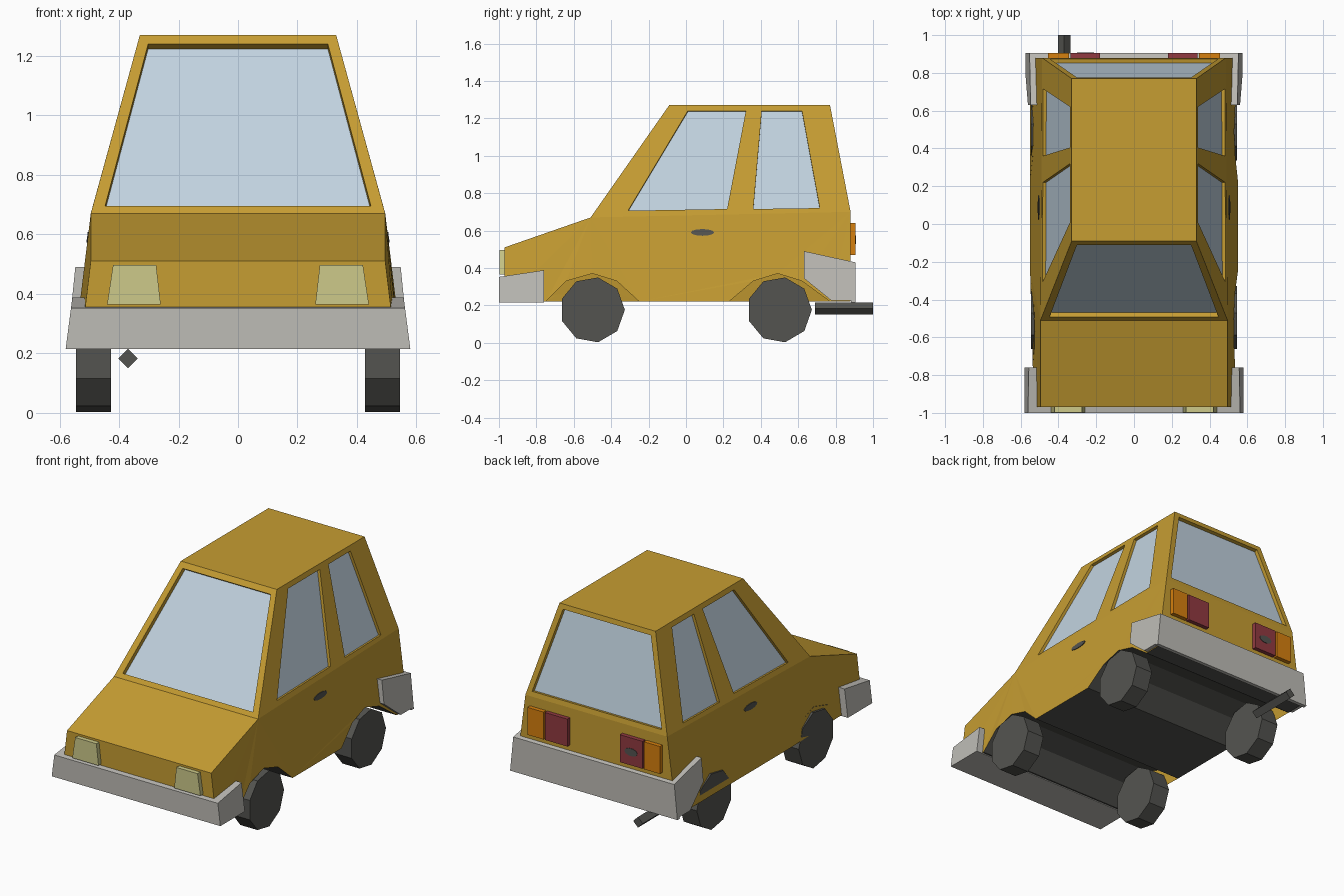
import bpy, bmesh, math
from mathutils import Vector

if "Cube" in bpy.data.objects:
    bpy.data.objects.remove(bpy.data.objects["Cube"])


def material(name, rgb):
    m = bpy.data.materials.new(name)
    lin = [((c / 255 + 0.055) / 1.055) ** 2.4 if c > 10 else c / 255 / 12.92 for c in rgb]
    m.diffuse_color = (*lin, 1)
    m.use_nodes = True
    m.node_tree.nodes["Principled BSDF"].inputs["Base Color"].default_value = m.diffuse_color
    return m


PAINT = material("mustard_paint", (198, 157, 50))
GLASS = material("pale_blue_glass", (194, 211, 224))
CHROME = material("light_grey_bumper", (190, 188, 182))
DARK = material("dark_rubber", (84, 84, 80))
LAMP = material("pale_yellow_lamp", (205, 202, 138))
RED = material("red_lamp", (145, 58, 65))
ORANGE = material("orange_lamp", (214, 128, 14))


def finish(name, bm, *mats):
    bmesh.ops.recalc_face_normals(bm, faces=bm.faces[:])
    me = bpy.data.meshes.new(name)
    bm.to_mesh(me)
    bm.free()
    for m in mats:
        me.materials.append(m)
    ob = bpy.data.objects.new(name, me)
    bpy.context.collection.objects.link(ob)
    return ob


def prism(name, loop_a, loop_b, *mats):
    """Solid between two matching loops of points."""
    bm = bmesh.new()
    a = [bm.verts.new(p) for p in loop_a]
    b = [bm.verts.new(p) for p in loop_b]
    bm.faces.new(a)
    bm.faces.new(b)
    for i in range(len(a)):
        j = (i + 1) % len(a)
        bm.faces.new((a[i], a[j], b[j], b[i]))
    return finish(name, bm, *mats)


# Body shell: side outline as (y, z, half width), bridged across the car
outline = [(-.97, .51, .495), (-.51, .67, .495), (-.09, 1.27, .33), (.77, 1.27, .33),
           (.88, .70, .487), (.88, .22, .55), (.77, .22, .55), (.62, .33, .536),
           (.49, .37, .53), (.36, .33, .536), (.23, .22, .55), (-.25, .22, .55),
           (-.37, .33, .534), (-.50, .37, .528), (-.64, .33, .53), (-.75, .22, .535),
           (-.97, .22, .53)]
bm = bmesh.new()
sides = [[bm.verts.new((s * x, y, z)) for y, z, x in outline] for s in (1, -1)]
flanks = []
for v in sides:
    bm.faces.new(v[1:5])
    flanks.append(bm.faces.new([v[1]] + v[4:12]))
    flanks.append(bm.faces.new(v[0:2] + v[11:]))
n = len(outline)
for i in range(n):
    j = (i + 1) % n
    bm.faces.new((sides[0][i], sides[0][j], sides[1][j], sides[1][i]))
bmesh.ops.triangulate(bm, faces=flanks, ngon_method='EAR_CLIP')
body = finish("car_body", bm, PAINT, DARK)

# Windows: recess cut into the body with a glass plate at its floor
cutters = []


def window(name, pts, outward, depth):
    pts = [Vector(p) for p in pts]
    nrm = (pts[1] - pts[0]).cross(pts[2] - pts[0]).normalized()
    if nrm.dot(Vector(outward)) < 0:
        nrm = -nrm

    def shifted(d):
        return [p + nrm * d for p in pts]
    cut = prism(name + "_cutter", shifted(.05), shifted(-depth), PAINT)
    cut.hide_render = True
    cutters.append(cut)
    mod = body.modifiers.new(name, 'BOOLEAN')
    mod.operation = 'DIFFERENCE'
    mod.solver = 'EXACT'
    mod.object = cut
    prism(name + "_glass", shifted(-depth + .002), shifted(-depth - .004), GLASS)


def across(y_at, w0, z0, w1, z1):
    return [(-w0, y_at(z0), z0), (w0, y_at(z0), z0), (w1, y_at(z1), z1), (-w1, y_at(z1), z1)]


window("windshield", across(lambda z: -.51 + (z - .67) * .7, .447, .695, .302, 1.24), (0, -1, 0), .03)
window("rear_window", across(lambda z: .88 - (z - .70) * .193, .445, .73, .302, 1.24), (0, 1, 0), .025)
side_windows = {
    "front_side_window": [(-.31, .706), (.22, .715), (.32, 1.24), (.01, 1.24)],
    "rear_side_window": [(.36, .715), (.715, .72), (.62, 1.24), (.405, 1.24)]}
for s, tag in ((1, "right_"), (-1, "left_")):
    for name, yz in side_windows.items():
        window(tag + name, [(s * (.33 + (1.27 - z) * .275), y, z) for y, z in yz], (s, 0, 0), .02)

# Apply the cuts, then colour the underside and wheel arches
bpy.context.view_layer.update()
dg = bpy.context.evaluated_depsgraph_get()
cut_mesh = bpy.data.meshes.new_from_object(body.evaluated_get(dg))
body.modifiers.clear()
body.data = cut_mesh
for c in cutters:
    bpy.data.objects.remove(c)
for f in cut_mesh.polygons:
    f.material_index = 1 if f.normal.z < -.2 and f.center.z < .4 else 0


# Bumpers: side profile spanning the car, narrowing with height
def bumper(name, yz, w_low, slope):
    loops = [[(s * (w_low - slope * (z - .21)), y, z) for y, z in yz] for s in (1, -1)]
    prism(name, *loops, CHROME)


bumper("front_bumper", [(-1, .215), (-1, .352), (-.76, .388), (-.76, .215)], .58, .13)
bumper("rear_bumper", [(.63, .345), (.63, .49), (.905, .43), (.905, .215), (.881, .215),
                       (.881, .225), (.778, .225)], .575, .1)


# Lamps
def lamp(name, xz, y0, y1, mat):
    prism(name, [(x, y0, z) for x, z in xz], [(x, y1, z) for x, z in xz], mat)


def box(x0, x1, z0, z1):
    return [(x0, z0), (x1, z0), (x1, z1), (x0, z1)]


for s, tag in ((1, "right_"), (-1, "left_")):
    lamp(tag + "headlight", [(s * x, z) for x, z in [(.26, .365), (.44, .365), (.42, .497), (.275, .497)]],
         -.96, -.997, LAMP)
    lamp(tag + "tail_lamp", [(s * x, z) for x, z in box(.18, .335, .47, .64)], .87, .906, RED)
    lamp(tag + "turn_lamp", [(s * x, z) for x, z in box(.345, .455, .47, .64)], .87, .906, ORANGE)


def ring(sides_count, ru, rv, turn=0):
    return [(ru * math.cos(turn + 2 * math.pi * i / sides_count),
             rv * math.sin(turn + 2 * math.pi * i / sides_count)) for i in range(sides_count)]


# Wheels and door handles
for s, tag in ((1, "right_"), (-1, "left_")):
    for y, end in ((-.5, "front_wheel"), (.5, "rear_wheel")):
        pts = ring(9, .173, .176)
        prism(tag + end, *[[(s * x, y + a, .176 + b) for a, b in pts] for x in (.427, .545)], DARK)
    pts = ring(12, .063, .018)
    prism(tag + "door_handle",
          *[[(s * (.5015 - .131 * b + d), .088 + a, .59 + b) for a, b in pts] for d in (-.003, .006)], DARK)

# Small dark badge-shaped lock on the left tail lamp, and the exhaust pipe
lamp("lock_plate", [(-.257 + a, .552 + b) for a, b in ring(10, .045, .024)], .904, .909, DARK)
lamp("exhaust_pipe", [(-.37 + a, .183 + b) for a, b in ring(4, .033, .033)], .69, 1.0, DARK)
